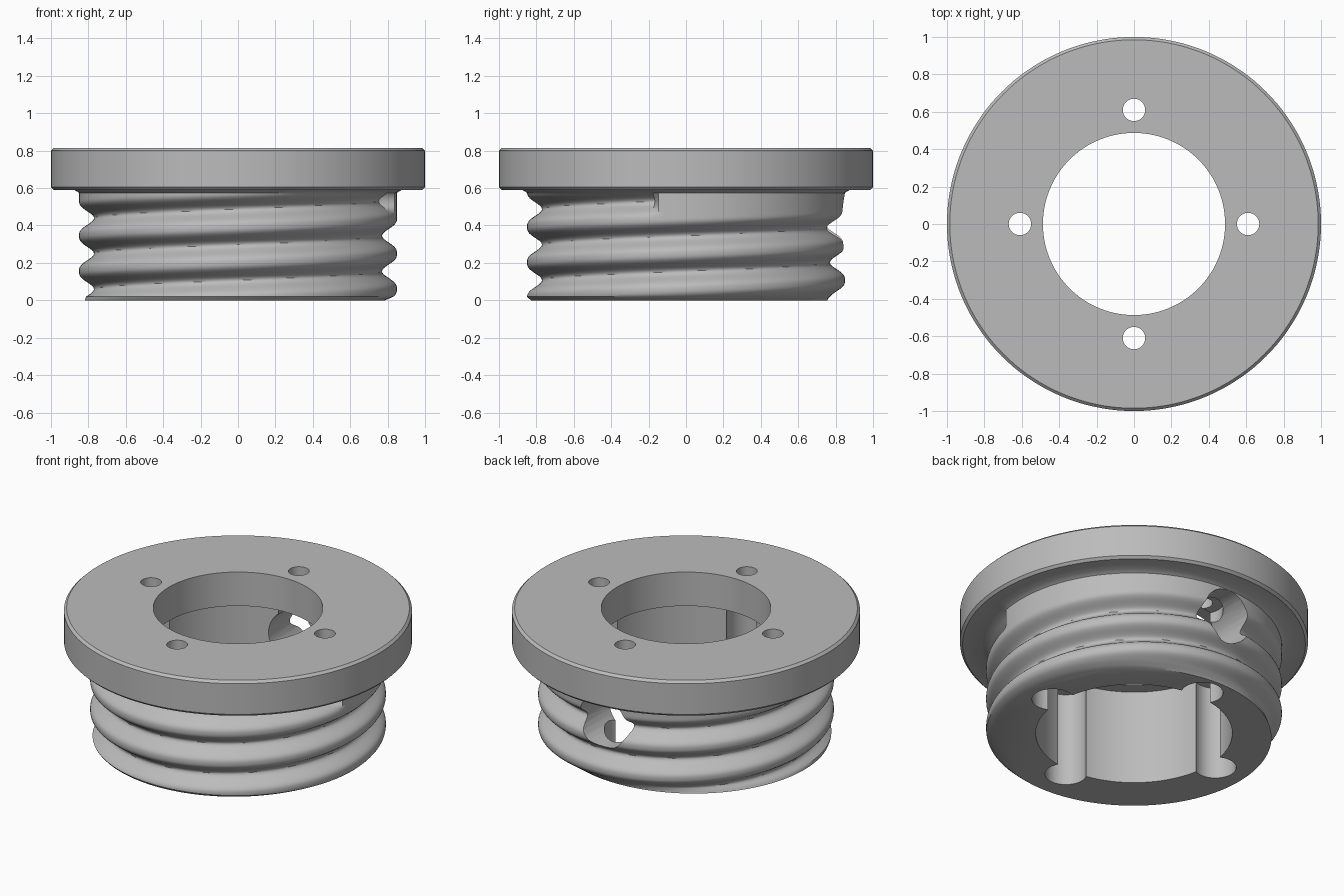
import bpy, bmesh
from math import pi, cos, radians, floor
from mathutils import Matrix, Vector

if "Cube" in bpy.data.objects:
    bpy.data.objects.remove(bpy.data.objects["Cube"])

SEGS, ROWS = 144, 58
PITCH, START, TURNS = 0.19, 0.155, 1.97
NECK_TOP = 0.575

grey = bpy.data.materials.new("plain_grey")
grey.use_nodes = True
grey.diffuse_color = (0.5, 0.5, 0.5, 1)
grey.node_tree.nodes["Principled BSDF"].inputs["Base Color"].default_value = (0.5, 0.5, 0.5, 1)


def neck_radius(turn, z):
    """Neck radius with a right-handed helical groove."""
    radius = 0.85
    if z < 0.02:
        radius -= 0.02 - z
    u = (z - START) / PITCH - turn
    k = floor(u + 0.5)
    if k + turn < TURNS:
        radius -= 0.08 * (0.5 + 0.5 * cos(2 * pi * (u - k))) ** 1.5
    return radius


def ring(bm, radius_at, z):
    verts = []
    for i in range(SEGS):
        turn = i / SEGS
        spoke = Matrix.Rotation(2 * pi * turn, 3, "Z") @ Vector((radius_at(turn), 0, 0))
        verts.append(bm.verts.new((spoke.x, spoke.y, z)))
    return verts


# Threaded neck and flange as one solid
bm = bmesh.new()
rings = []
for j in range(ROWS + 1):
    z = NECK_TOP * j / ROWS
    rings.append(ring(bm, lambda t: neck_radius(t, z), z))
for radius, z in [(0.875, 0.59), (0.985, 0.59), (1, 0.605), (1, 0.80), (0.985, 0.815)]:
    rings.append(ring(bm, lambda t: radius, z))
for low, high in zip(rings, rings[1:]):
    for i in range(SEGS):
        n = (i + 1) % SEGS
        bm.faces.new((low[i], low[n], high[n], high[i]))
bm.faces.new(rings[0][::-1])
bm.faces.new(rings[-1])
mesh = bpy.data.meshes.new("threaded_collar")
bm.to_mesh(mesh)
bm.free()
collar = bpy.data.objects.new("threaded_collar", mesh)
bpy.context.collection.objects.link(collar)
mesh.materials.append(grey)


def cut(radius, start, end, sides=32):
    """Drill a round hole between two points."""
    a, b = Vector(start), Vector(end)
    bpy.ops.mesh.primitive_cylinder_add(
        vertices=sides, radius=radius, depth=(b - a).length, location=(a + b) / 2,
        rotation=(b - a).to_track_quat("Z", "Y").to_euler())
    cutter = bpy.context.object
    cutter.name = "hole_cutter"
    cutter.hide_render = True
    cutter.data.materials.append(grey)
    mod = collar.modifiers.new("hole", "BOOLEAN")
    mod.operation, mod.solver, mod.object = "DIFFERENCE", "EXACT", cutter
    bpy.context.view_layer.objects.active = collar
    bpy.ops.object.modifier_apply(modifier=mod.name)
    bpy.data.objects.remove(cutter)


# Central opening with a narrower lip under the flange
cut(0.487, (0, 0, -0.1), (0, 0, 1), 96)
cut(0.565, (0, 0, -0.1), (0, 0, 0.6), 96)

# Four inner channels with screw holes above
for q in range(4):
    p = Matrix.Rotation(q * pi / 2, 3, "Z") @ Vector((0.61, 0, 0))
    cut(0.12, (p.x, p.y, -0.1), (p.x, p.y, 0.595))
    cut(0.06, (p.x, p.y, 0.3), (p.x, p.y, 1))

# Side port through the back wall
cut(0.165, (0, 0.3, 0.41), (0, 1.2, 0.41))

bpy.ops.object.select_all(action="DESELECT")
collar.select_set(True)
bpy.context.view_layer.objects.active = collar
bpy.ops.object.shade_smooth_by_angle(angle=radians(35))
